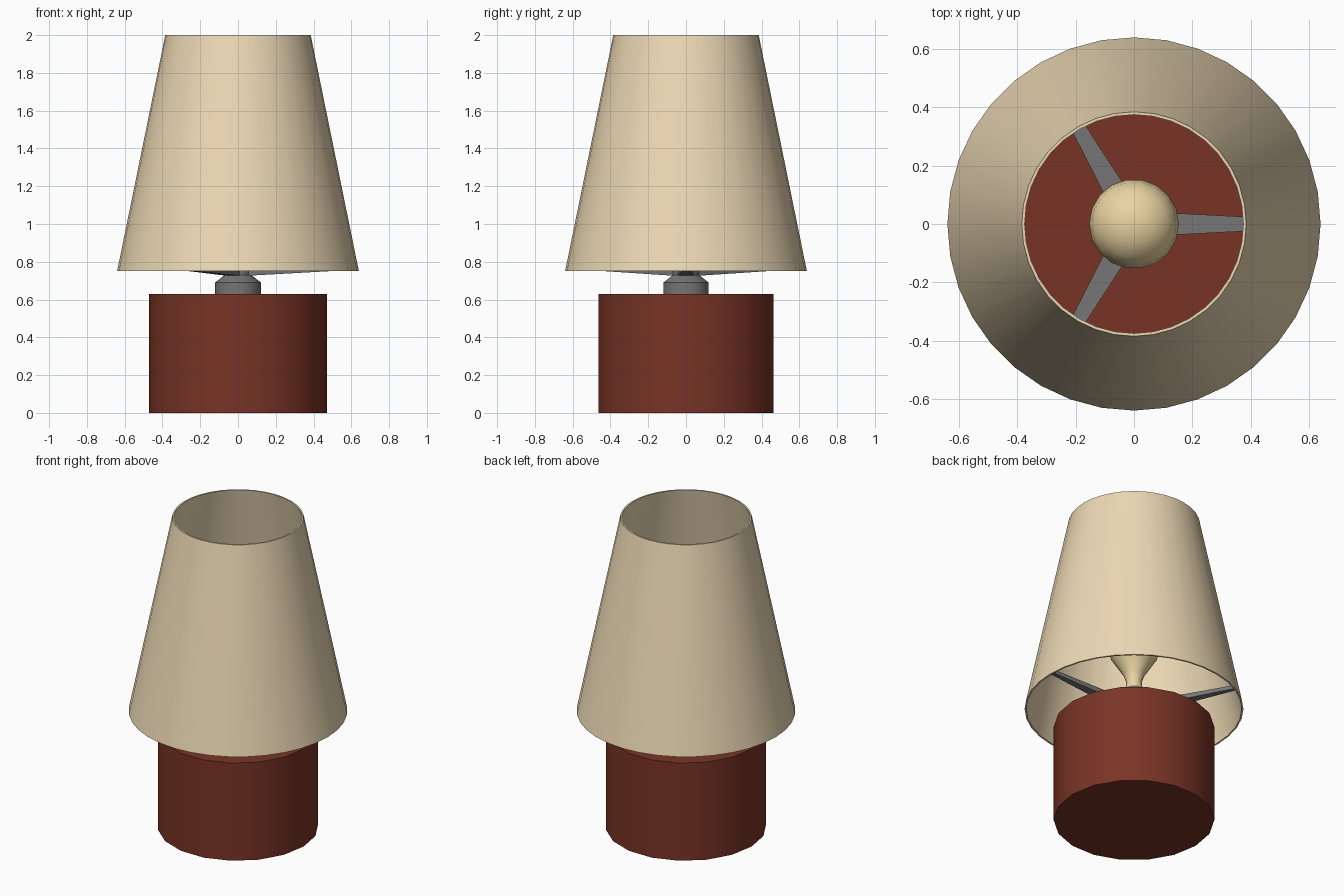
import bpy, bmesh
from math import cos, sin, tau, radians

if "Cube" in bpy.data.objects:
    bpy.data.objects.remove(bpy.data.objects["Cube"])


def material(name, color):
    m = bpy.data.materials.new(name)
    m.diffuse_color = (*color, 1)
    m.use_nodes = True
    m.node_tree.nodes["Principled BSDF"].inputs["Base Color"].default_value = m.diffuse_color
    return m


def finish(name, bm, mat):
    bmesh.ops.recalc_face_normals(bm, faces=bm.faces)
    me = bpy.data.meshes.new(name)
    bm.to_mesh(me)
    bm.free()
    ob = bpy.data.objects.new(name, me)
    bpy.context.collection.objects.link(ob)
    me.materials.append(mat)
    bpy.ops.object.select_all(action='DESELECT')
    ob.select_set(True)
    bpy.context.view_layer.objects.active = ob
    bpy.ops.object.shade_smooth_by_angle(angle=radians(35))
    return ob


def lathe(name, profile, sides, mat, closed=False):
    """Revolve (radius, z) points; cap the ends, or join them into a ring."""
    bm = bmesh.new()
    rings = [[bm.verts.new((r * cos(tau * i / sides), r * sin(tau * i / sides), z))
              for i in range(sides)] for r, z in profile]
    pairs = list(zip(rings, rings[1:]))
    if closed:
        pairs.append((rings[-1], rings[0]))
    else:
        bm.faces.new(rings[0])
        bm.faces.new(rings[-1])
    for a, b in pairs:
        for i in range(sides):
            j = (i + 1) % sides
            bm.faces.new((a[i], a[j], b[j], b[i]))
    return finish(name, bm, mat)


red = material("terracotta", (0.19, 0.034, 0.019))
cream = material("cream_fabric", (0.84, 0.69, 0.46))
glow = material("bulb_glass", (0.82, 0.66, 0.36))
metal = material("grey_metal", (0.18, 0.18, 0.18))

# Base drum
lathe("base", [(0.47, 0), (0.47, 0.63)], 18, red)

# Socket with chamfered shoulder
lathe("socket", [(0.122, 0.62), (0.122, 0.69), (0.07, 0.73), (0.07, 0.85), (0.052, 0.88)], 18, metal)

# Bulb with narrow flared neck
lathe("bulb", [(0.052, 0.87), (0.045, 0.93), (0.062, 0.98), (0.105, 1.05), (0.14, 1.105),
               (0.154, 1.17), (0.145, 1.23), (0.115, 1.28), (0.065, 1.31), (0.02, 1.32)], 18, glow)

# Open conical shade with thin wall
lathe("shade", [(0.64, 0.75), (0.385, 2.0), (0.375, 2.0), (0.63, 0.75)], 36, cream, closed=True)

# Three tapered arms rising from the socket to the shade
for k in range(3):
    a = tau * k / 3
    bm = bmesh.new()
    ends = []
    for r, w, lo, hi in ((0.05, 0.042, 0.726, 0.765), (0.625, 0.012, 0.758, 0.78)):
        ends.append([bm.verts.new((r * cos(a) - y * sin(a), r * sin(a) + y * cos(a), z))
                     for y, z in ((-w, lo), (w, lo), (w, hi), (-w, hi))])
    bm.faces.new(ends[0])
    bm.faces.new(ends[1])
    for i in range(4):
        j = (i + 1) % 4
        bm.faces.new((ends[0][i], ends[0][j], ends[1][j], ends[1][i]))
    finish(f"shade_arm_{k + 1}", bm, metal)
